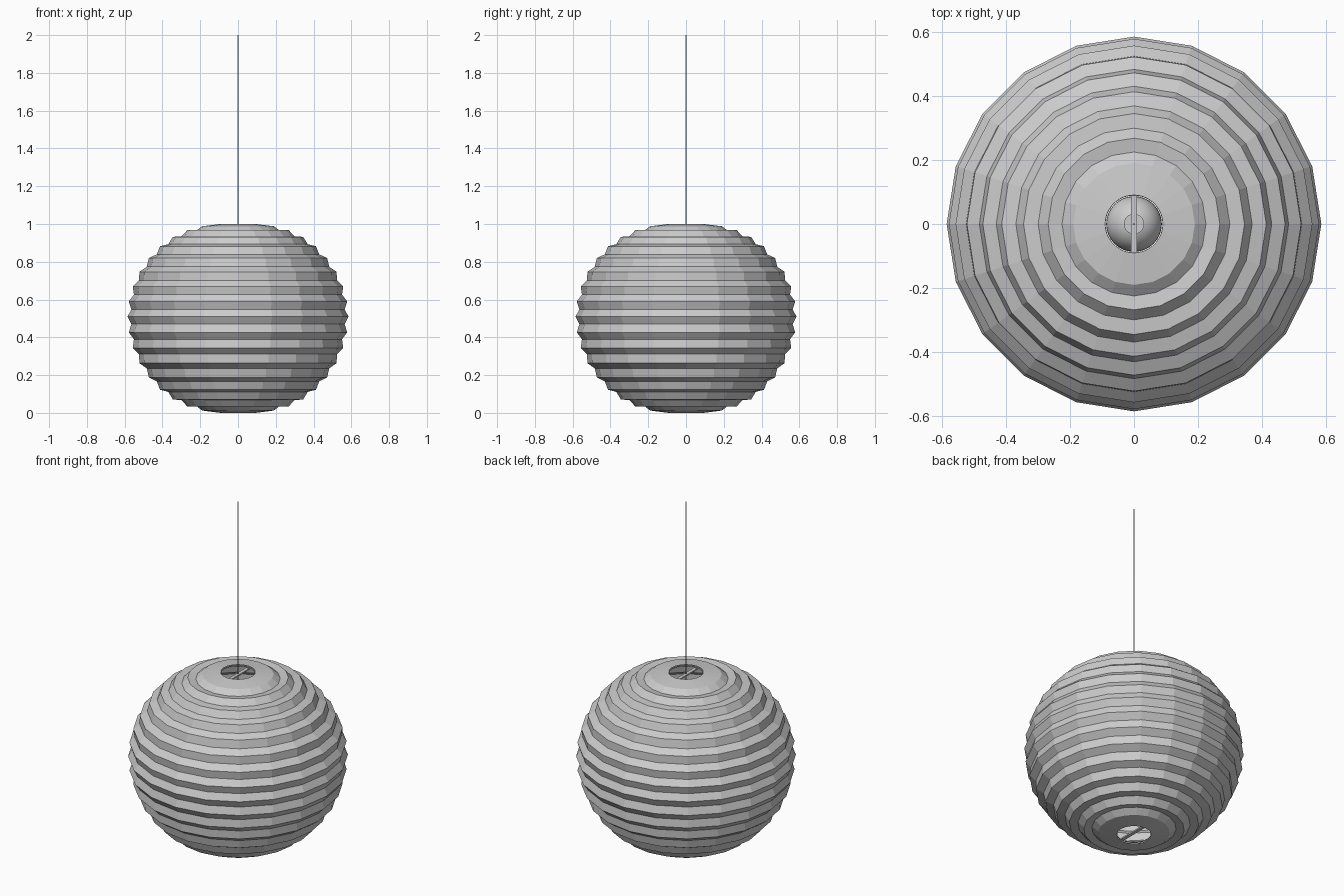
import bpy, bmesh, math
from mathutils import Matrix

if "Cube" in bpy.data.objects:
    bpy.data.objects.remove(bpy.data.objects["Cube"])

SIDES = 20


def make_object(name, bm, smooth=False):
    me = bpy.data.meshes.new(name)
    bmesh.ops.recalc_face_normals(bm, faces=bm.faces)
    bm.to_mesh(me)
    bm.free()
    for p in me.polygons:
        p.use_smooth = smooth
    ob = bpy.data.objects.new(name, me)
    bpy.context.collection.objects.link(ob)
    return ob


def lathe(name, profile, sides, closed=False, smooth=False):
    bm = bmesh.new()
    rings = [[bm.verts.new((r * math.cos(2 * math.pi * i / sides),
                            r * math.sin(2 * math.pi * i / sides), z))
              for i in range(sides)] for r, z in profile]
    pairs = list(zip(rings, rings[1:]))
    if closed:
        pairs.append((rings[-1], rings[0]))
    for a, b in pairs:
        for i in range(sides):
            j = (i + 1) % sides
            bm.faces.new((a[i], a[j], b[j], b[i]))
    return make_object(name, bm, smooth)


def cylinder(name, r, z0, z1, sides, smooth=False):
    bm = bmesh.new()
    bmesh.ops.create_cone(bm, cap_ends=True, segments=sides, radius1=r, radius2=r,
                          depth=z1 - z0,
                          matrix=Matrix.Translation((0, 0, (z0 + z1) / 2)))
    return make_object(name, bm, smooth)


# Pleated paper shade: ridges from the top hole to the equator, valleys between
ridges = [(0.19, 0.988), (0.268, 0.968), (0.345, 0.932), (0.413, 0.882),
          (0.472, 0.82), (0.522, 0.747), (0.557, 0.67), (0.578, 0.59), (0.585, 0.51)]
upper = [(0.093, 1.0)]
for k, (r, z) in enumerate(ridges):
    upper.append((r, z))
    if k + 1 < len(ridges):
        r2, z2 = ridges[k + 1]
        dr, dz = r2 - r, z2 - z
        n = math.hypot(dr, dz)
        # valley sits inside the chord between two ridges
        upper.append(((r + r2) / 2 + 0.017 * dz / n, (z + z2) / 2 - 0.017 * dr / n))
scale = 0.51 / 0.49
lower = [(r, 0.51 - (z - 0.51) * scale) for r, z in reversed(upper[:-1])]
lathe("paper_shade", upper + lower, SIDES)

# Wire rings and flat cross bars at both openings
for tag, z in (("top", 0.994), ("bottom", 0.006)):
    ring = [(0.092 + 0.003 * math.cos(a * math.pi / 3),
             z + 0.003 * math.sin(a * math.pi / 3)) for a in range(6)]
    lathe(tag + "_ring", ring, 40, closed=True, smooth=True)
    bm = bmesh.new()
    bmesh.ops.create_cube(bm, size=1)
    bmesh.ops.scale(bm, vec=(0.02, 0.182, 0.008), verts=bm.verts)
    bmesh.ops.translate(bm, vec=(0, 0, 0.985 if tag == "top" else 0.015), verts=bm.verts)
    make_object(tag + "_cross_bar", bm)

# Bulb, socket and hanging cord
bm = bmesh.new()
bmesh.ops.create_uvsphere(bm, u_segments=32, v_segments=16, radius=0.087,
                          matrix=Matrix.Translation((0, 0, 0.5)))
make_object("bulb", bm, smooth=True)
cylinder("bulb_socket", 0.032, 0.57, 0.68, 24)
cylinder("hanging_cord", 0.003, 0.68, 2.0, 8, smooth=True)
